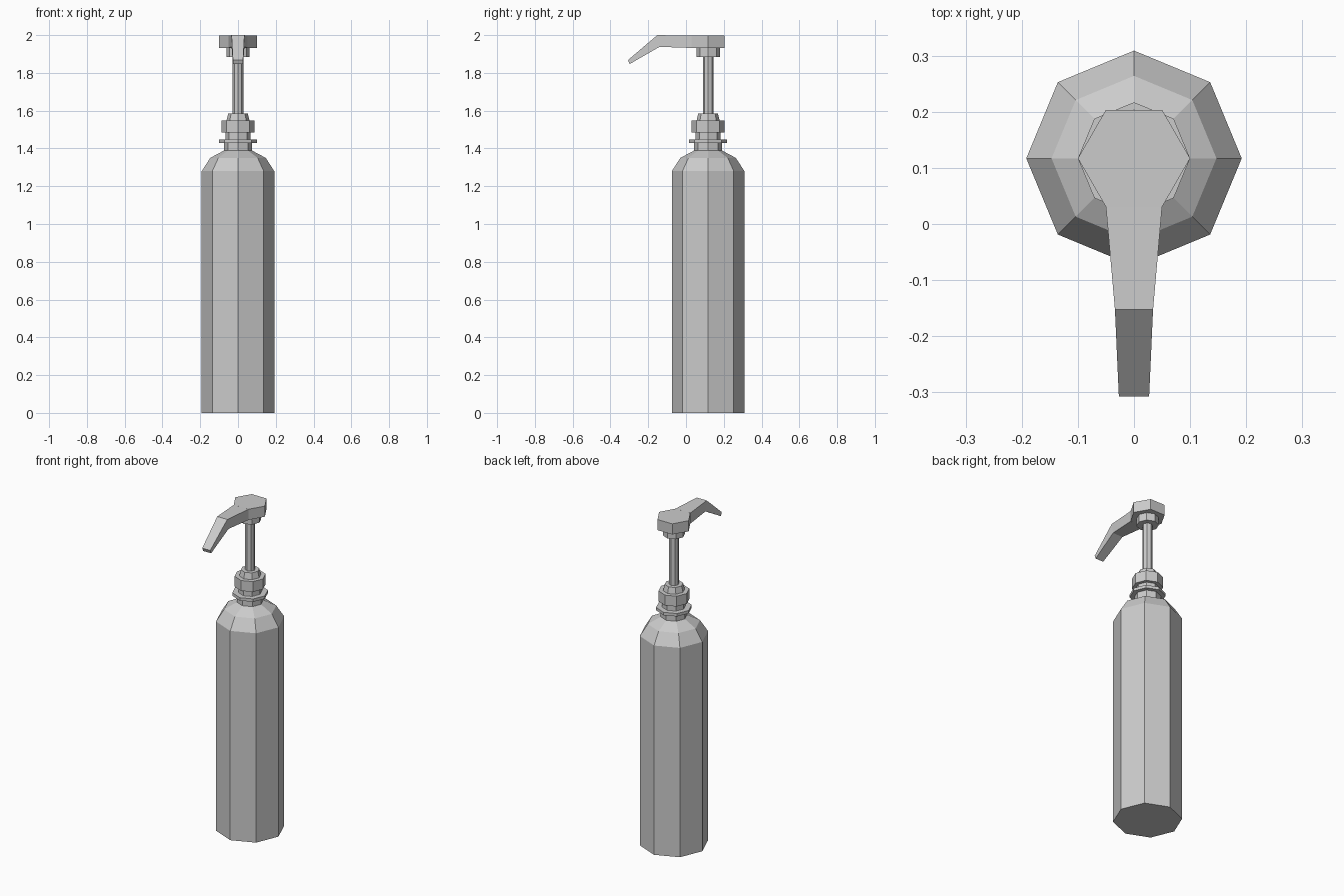
import bpy
import bmesh
from math import cos, sin, tau

cube = bpy.data.objects.get("Cube")
if cube:
    bpy.data.objects.remove(cube)

AXIS_Y = 0.117  # the bottle stands behind the centre, the spout reaches forward

grey = bpy.data.materials.new("light grey plastic")
grey.use_nodes = True
grey.diffuse_color = (0.6, 0.6, 0.6, 1)
grey.node_tree.nodes["Principled BSDF"].inputs["Base Color"].default_value = (0.6, 0.6, 0.6, 1)


def finish(name, bm):
    bmesh.ops.recalc_face_normals(bm, faces=bm.faces)
    mesh = bpy.data.meshes.new(name)
    bm.to_mesh(mesh)
    bm.free()
    mesh.materials.append(grey)
    obj = bpy.data.objects.new(name, mesh)
    bpy.context.collection.objects.link(obj)
    return obj


def loft(name, rings):
    """Skin a list of vertex rings and cap both ends."""
    bm = bmesh.new()
    loops = [[bm.verts.new(p) for p in ring] for ring in rings]
    n = len(loops[0])
    for a, b in zip(loops, loops[1:]):
        for i in range(n):
            j = (i + 1) % n
            bm.faces.new((a[i], a[j], b[j], b[i]))
    bm.faces.new(loops[0][::-1])
    bm.faces.new(loops[-1])
    return finish(name, bm)


def turned(name, profile, sides=8):
    """Faceted solid of revolution from (radius, height) pairs."""
    return loft(name, [[(r * cos(tau * i / sides), AXIS_Y + r * sin(tau * i / sides), z)
                        for i in range(sides)] for r, z in profile])


# Bottle with sloped shoulders
turned("bottle", [(0.192, 0), (0.192, 1.28), (0.147, 1.35), (0.072, 1.39)])

# Neck, flange and screw collar
turned("neck", [(0.074, 1.385), (0.074, 1.43), (0.066, 1.45), (0.066, 1.49)])
turned("neck_flange", [(0.1, 1.43), (0.1, 1.448)])
turned("screw_collar", [(0.087, 1.485), (0.087, 1.548)])
turned("collar_cap", [(0.061, 1.548), (0.052, 1.585)])

# Pump stem and head
turned("pump_stem", [(0.028, 1.58), (0.028, 1.89)])
turned("head_socket", [(0.062, 1.885), (0.062, 1.935)])
turned("pump_head", [(0.1, 1.932), (0.1, 1.997)], sides=6)

# Spout: (half width, top y, top z, bottom y, bottom z) at each section
sections = [(0.05, 0.03, 1.997, 0.03, 1.932),
            (0.034, -0.152, 2.0, -0.14, 1.938),
            (0.027, -0.307, 1.868, -0.298, 1.847)]
loft("spout", [[(-w, ty, tz), (w, ty, tz), (w, by, bz), (-w, by, bz)]
               for w, ty, tz, by, bz in sections])
